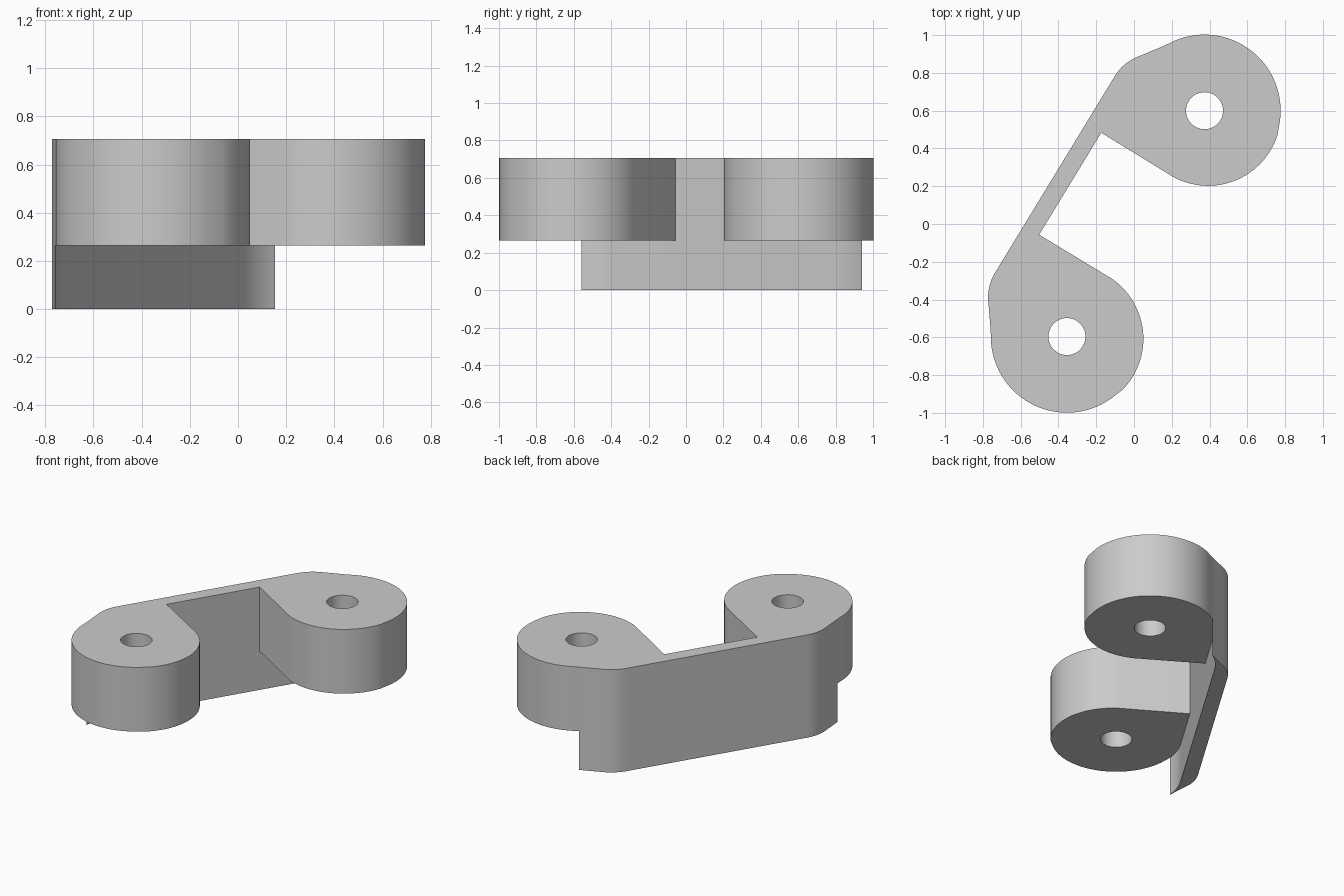
import bpy
import bmesh
from math import radians, cos, sin

cube = bpy.data.objects.get("Cube")
if cube:
    bpy.data.objects.remove(cube, do_unlink=True)

TILT = radians(58.66)         # direction of the connecting wall
TOP, LEDGE = 0.706, 0.265     # top of the part, underside of the lobes
HUB = (0.70, -0.006)          # hole centre, along and across the wall

grey = bpy.data.materials.new("plain grey")
grey.use_nodes = True
grey.diffuse_color = (0.6, 0.6, 0.6, 1)
grey.node_tree.nodes["Principled BSDF"].inputs["Base Color"].default_value = grey.diffuse_color


def arc(centre, radius, start, end, steps):
    angles = [radians(start + (end - start) * i / steps) for i in range(steps + 1)]
    return [(centre[0] + radius * cos(a), centre[1] + radius * sin(a)) for a in angles]


def mirrored(points):
    return [(-u, w) for u, w in reversed(points)]


def extrude_outlines(name, outlines, bottom, top):
    """Fill closed outlines (inner ones become holes) and give them height."""
    curve = bpy.data.curves.new(name, "CURVE")
    curve.dimensions = "2D"
    curve.fill_mode = "BOTH"
    curve.extrude = (top - bottom) / 2
    for outline in outlines:
        spline = curve.splines.new("POLY")
        spline.points.add(len(outline) - 1)
        for point, (u, w) in zip(spline.points, outline):
            point.co = (u, w, 0, 1)
        spline.use_cyclic_u = True
    source = bpy.data.objects.new(name + "_outline", curve)
    mesh = bpy.data.meshes.new_from_object(source)
    bpy.data.objects.remove(source)
    bpy.data.curves.remove(curve)

    bm = bmesh.new()
    bm.from_mesh(mesh)
    bmesh.ops.remove_doubles(bm, verts=bm.verts, dist=0.0001)
    bmesh.ops.translate(bm, verts=bm.verts, vec=(0, 0, (top + bottom) / 2))
    bmesh.ops.recalc_face_normals(bm, faces=bm.faces)
    bm.to_mesh(mesh)
    bm.free()
    mesh.name = name
    mesh.materials.clear()
    mesh.materials.append(grey)

    obj = bpy.data.objects.new(name, mesh)
    bpy.context.collection.objects.link(obj)
    # Centre the pair of lobes and turn the wall to its slant
    obj.rotation_euler.z = TILT
    obj.location = (0.004, 0.005, 0)
    bpy.ops.object.select_all(action="DESELECT")
    obj.select_set(True)
    bpy.context.view_layer.objects.active = obj
    bpy.ops.object.shade_smooth_by_angle(angle=radians(20))
    return obj


# Tall wall: flat outside with rounded shoulders, inside following the lobes
contact = arc(HUB, 0.406, 90, 64, 10)
shoulder = arc((0.61, 0.245), 0.25, 51, 90, 12)
wall_half = contact + shoulder
extrude_outlines("connecting_wall", [wall_half + mirrored(wall_half)], 0, TOP)

# Raised lobes: rounded bosses with a square inner corner and a through hole
lobe = ([(0.316, 0.40)] + contact
        + arc(HUB, 0.403, 53, -67, 40)
        + arc((0.70, -0.028), 0.386, -77, -177, 34))
hole = arc(HUB, 0.098, 0, 350, 35)
extrude_outlines("back_lobe", [lobe, hole], LEDGE, TOP)
extrude_outlines("front_lobe", [mirrored(lobe), mirrored(hole)], LEDGE, TOP)
